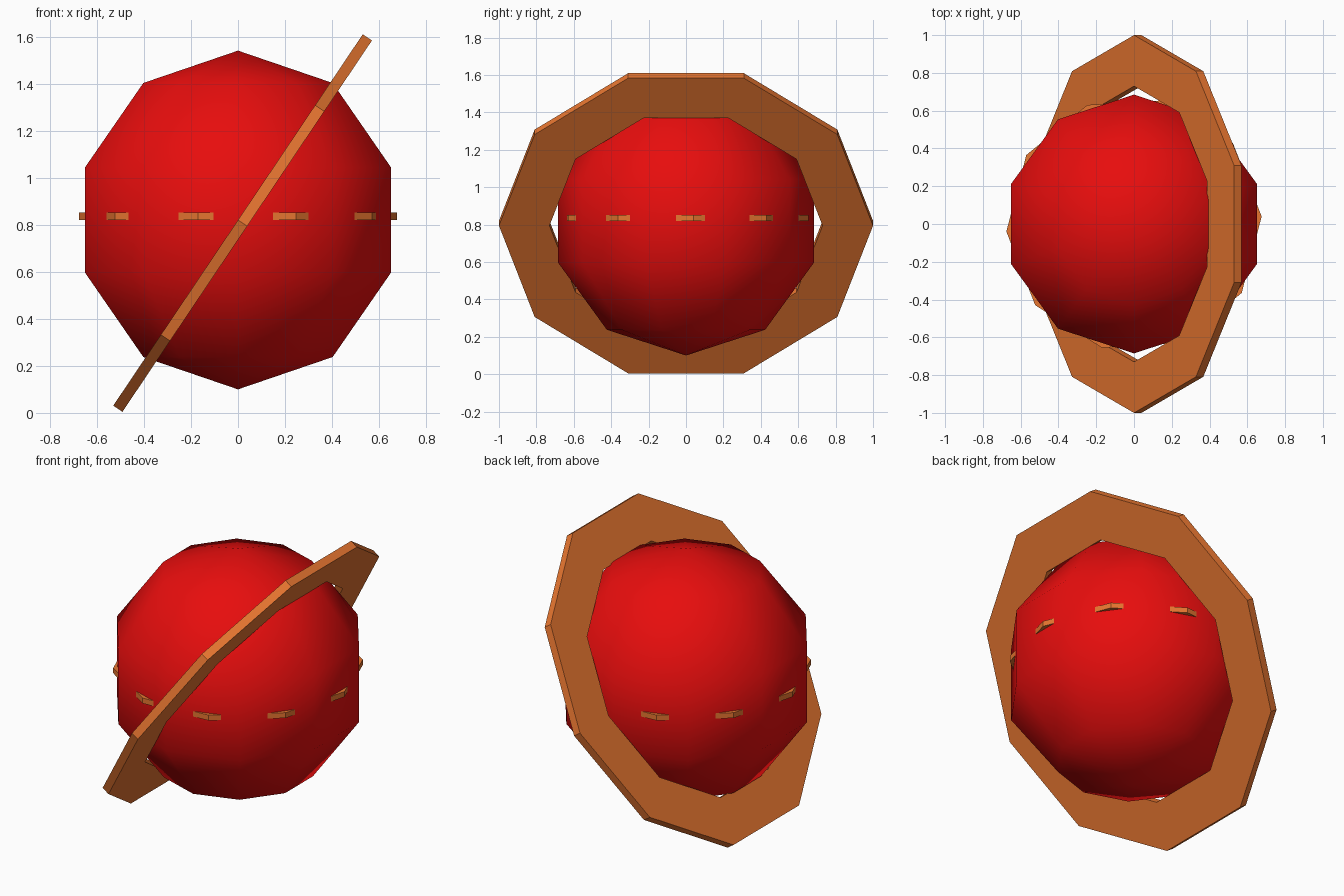
import bpy, bmesh
from math import sin, cos, pi, radians

if "Cube" in bpy.data.objects:
    bpy.data.objects.remove(bpy.data.objects["Cube"])

SIDES = 10
CENTRE = (0, 0, 0.82)


def material(name, rgb):
    m = bpy.data.materials.new(name)
    m.diffuse_color = (*rgb, 1)
    m.use_nodes = True
    m.node_tree.nodes["Principled BSDF"].inputs["Base Color"].default_value = m.diffuse_color
    return m


def finish(bm, name, mat, smooth=False):
    bmesh.ops.recalc_face_normals(bm, faces=bm.faces)
    for f in bm.faces:
        f.smooth = smooth
    mesh = bpy.data.meshes.new(name)
    bm.to_mesh(mesh)
    bm.free()
    mesh.materials.append(mat)
    ob = bpy.data.objects.new(name, mesh)
    bpy.context.collection.objects.link(ob)
    ob.location = CENTRE
    return ob


def lathe(profile, name, mat, closed=False, smooth=False):
    """Turn a (radius, z) profile around z, with a corner on the y axis."""
    bm = bmesh.new()
    rows = []
    for i in range(SIDES):
        a = pi / 2 + 2 * pi * i / SIDES
        rows.append([bm.verts.new((r * cos(a), r * sin(a), z)) for r, z in profile])
    n = len(profile)
    for i in range(SIDES):
        a, b = rows[i], rows[(i + 1) % SIDES]
        for j in range(n if closed else n - 1):
            k = (j + 1) % n
            bm.faces.new((a[j], a[k], b[k], b[j]))
    bmesh.ops.remove_doubles(bm, verts=bm.verts, dist=1e-5)
    return finish(bm, name, mat, smooth)


def ring(name, outer, inner, thick, mat):
    return lathe([(inner, 0), (outer, 0), (outer, thick), (inner, thick)],
                 name, mat, closed=True)


red = material("red", (0.8, 0.004, 0.004))
orange = material("orange", (0.8, 0.18, 0.03))

# Round body: ten segments, five bands, smooth shaded
R = 0.72
lathe([(R * sin(pi * i / 5), -R * cos(pi * i / 5)) for i in range(6)],
      "planet_body", red, smooth=True)

# Large tilted ring
big = ring("tilted_ring", 1.0, 0.73, 0.047, orange)
big.rotation_euler = (0, radians(123.9), 0)

# Small level ring, its corners just poking through the body
small = ring("equator_ring", 0.677, 0.494, 0.032, orange)
small.rotation_euler = (0, 0, radians(18 + 3.4 - 18 + 18))
